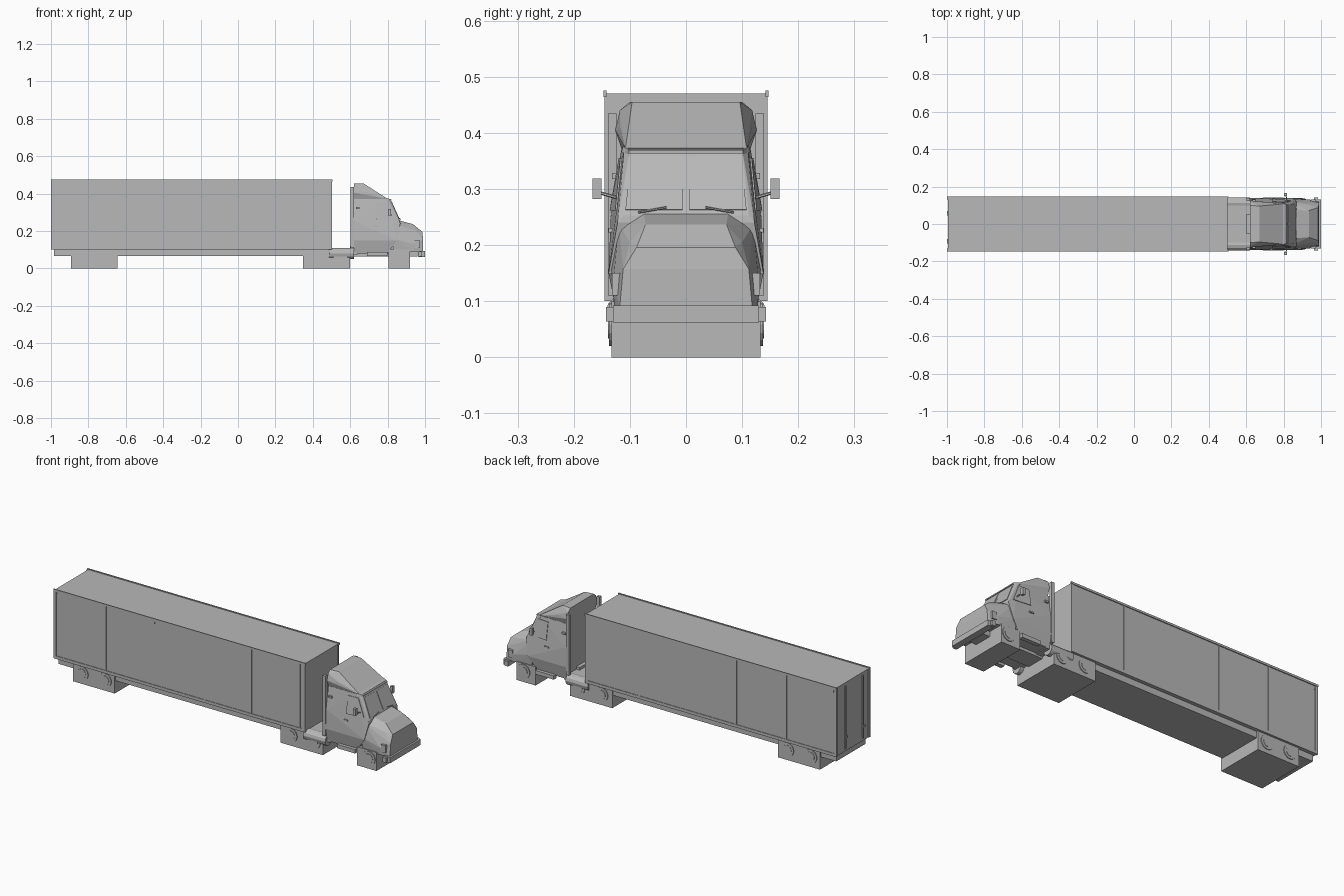
import bpy, bmesh
from mathutils import Vector

default_cube = bpy.data.objects.get("Cube")
if default_cube:
    bpy.data.objects.remove(default_cube, do_unlink=True)

colour = (.48, .48, .48, 1)
grey = bpy.data.materials.new("plain_grey")
grey.use_nodes = True
grey.diffuse_color = colour
grey.node_tree.nodes["Principled BSDF"].inputs["Base Color"].default_value = colour


def finish(name, mesh_builder):
    """Turn a bmesh into a grey object in the scene."""
    bmesh.ops.recalc_face_normals(mesh_builder, faces=mesh_builder.faces)
    mesh = bpy.data.meshes.new(name)
    mesh_builder.to_mesh(mesh)
    mesh_builder.free()
    mesh.materials.append(grey)
    part = bpy.data.objects.new(name, mesh)
    bpy.context.collection.objects.link(part)


def box(name, back, front, right, left, bottom, top):
    """Box given by its six limits."""
    builder = bmesh.new()
    bmesh.ops.create_cube(builder, size=1)
    for vert in builder.verts:
        vert.co = (front if vert.co.x > 0 else back,
                   left if vert.co.y > 0 else right,
                   top if vert.co.z > 0 else bottom)
    finish(name, builder)


def wide_box(name, back, front, half, bottom, top):
    """Box centred across the truck."""
    box(name, back, front, -half, half, bottom, top)


def side_boxes(name, back, front, inner, outer, bottom, top):
    """Matching boxes on the left and right sides."""
    box("left_" + name, back, front, inner, outer, bottom, top)
    box("right_" + name, back, front, -outer, -inner, bottom, top)


def shell(name, *bars):
    """Faceted shell around crosswise bars, each (x, half width, z)."""
    builder = bmesh.new()
    for x, half, z in bars:
        for side in (-1, 1):
            builder.verts.new((x, side * half, z))
    result = bmesh.ops.convex_hull(builder, input=builder.verts)
    inside = [item for item in result["geom_interior"] if isinstance(item, bmesh.types.BMVert)]
    bmesh.ops.delete(builder, geom=inside, context="VERTS")
    bmesh.ops.dissolve_limit(builder, angle_limit=.03, verts=builder.verts, edges=builder.edges)
    finish(name, builder)


def cylinder(name, start, end, radius, sides=16):
    """Straight round bar between two points."""
    builder = bmesh.new()
    start, end = Vector(start), Vector(end)
    bmesh.ops.create_cone(builder, cap_ends=True, segments=sides, radius1=radius,
                          radius2=radius, depth=(end - start).length)
    turn = (end - start).to_track_quat("Z", "Y")
    for vert in builder.verts:
        vert.co = turn @ vert.co + (start + end) / 2
    finish(name, builder)


def plate(name, corners, direction, thickness=.003):
    """Thin panel raised from its corners towards a direction."""
    builder = bmesh.new()
    face = builder.faces.new([builder.verts.new(corner) for corner in corners])
    raised = bmesh.ops.extrude_face_region(builder, geom=[face])
    shift = Vector(direction).normalized() * thickness
    for item in raised["geom"]:
        if isinstance(item, bmesh.types.BMVert):
            item.co += shift
    finish(name, builder)


# Main trailer dimensions
tail, nose = -1, .5
wall = .142
floor, roof = .1, .47
rail_top = floor + .016
proud = wall + .003

# Trailer body, underframe, rails and corner posts
wide_box("trailer_body", tail + .005, nose, wall, floor, roof)
wide_box("trailer_underframe", tail + .015, nose - .01, .125, .066, floor)
side_boxes("trailer_top_rail", tail, nose + .005, wall, wall + .005, roof - .006, roof + .005)
side_boxes("trailer_bottom_rail", tail, nose, wall, proud, floor, rail_top)
side_boxes("trailer_rear_post", tail, tail + .015, wall - .01, proud, floor, roof)
side_boxes("trailer_front_post", nose - .015, nose + .002, wall - .006, proud, floor, roof)

# Trailer wall seams differ from side to side
seam = .003
for x in (-.69, -.1, .18, nose - .03):
    box("right_wall_seam", x - seam, x + seam, -proud, -wall, rail_top, roof)
for x in (-.7, -.4, .18):
    box("left_wall_seam", x - seam, x + seam, wall, proud, rail_top, roof)
for x in (tail + .02, -.4, .18):
    side_boxes("marker_lamp", x - seam, x + seam, wall, proud, roof - .025, roof - .015)

# Rear door lock rods and handles
for y in (-.085, .065):
    box("door_lock_rod", tail, tail + .01, y - .004, y + .004, rail_top, roof - .015)
    box("door_handle", tail, tail + .01, y - .02, y, .17, .18)

# Wheel blocks with round wheel faces on both sides
block_half = .133
axle_height = .058
wheel_groups = {
    "trailer": (-.893, -.643, (-.838, -.7)),
    "drive": (.347, .6, (.41, .548)),
    "steer": (.805, .92, (.876,)),
}
for name, (back, front, axles) in wheel_groups.items():
    wide_box(name + "_wheel_block", back, front, block_half, 0, floor)
    for x in axles:
        for side in (-1, 1):
            inner = (x, side * (block_half - .01), axle_height)
            tyre_face = (x, side * (block_half + .004), axle_height)
            hub_face = (x, side * (block_half + .006), axle_height)
            cylinder(name + "_wheel", inner, tyre_face, .038)
            cylinder(name + "_wheel_hub", inner, hub_face, .025)

# Tractor frame, deck, steps and fuel tanks
cab_back = .62
wide_box("tractor_deck", .36, cab_back + .02, .125, .075, floor + .006)
wide_box("tractor_frame", .6, .96, .05, .065, floor + .02)
side_boxes("cab_step", .69, .8, .12, .143, .066, .087)
for side in (-1, 1):
    cylinder("fuel_tank", (.487, side * .113, .08), (cab_back, side * .113, .08), .03, sides=12)

# Cab with sloping windscreen
cab_roof = .372
cab_floor = .08
belt_half, belt = .138, .15
shell("cab",
      (cab_back, .124, cab_floor), (.8, .124, cab_floor),
      (cab_back, belt_half, belt), (.85, belt_half, belt),
      (cab_back, .134, .255), (.868, .122, .24), (.866, .112, .253),
      (cab_back, .115, cab_roof), (.8, .11, cab_roof), (.814, .1, cab_roof))

# Hood with sloping front
hood_back, grille = .83, .99
hood_top, hood_bottom = .237, .09
shell("hood",
      (hood_back, .075, .255), (.866, .075, .255), (hood_back, .12, hood_top),
      (hood_back, .134, .16), (hood_back, .128, floor),
      (.935, .072, hood_top), (.95, .1, .205), (.985, .088, .196),
      (grille, .112, .157), (grille, .118, hood_bottom),
      (.94, .13, .13), (.94, .128, hood_bottom))

# Roof fairing, side wings and visor
shell("roof_fairing",
      (cab_back, .115, cab_roof), (.8, .108, cab_roof), (.77, .1, .385),
      (cab_back, .126, .405), (.68, .118, .41), (cab_back, .118, .44),
      (cab_back, .1, .455), (.67, .096, .455))
side_boxes("side_wing", cab_back - .018, cab_back, .124, .139, .11, .434)
shell("roof_visor", (.79, .112, .376), (.79, .116, .364), (.822, .102, .369), (.822, .102, .363))

# Bumper and head lamps
wide_box("bumper", .965, 1, .13, .062, .092)
side_boxes("bumper_end", .962, .985, .125, .143, .064, .09)
side_boxes("head_lamp", .945, .972, .112, .132, .11, .15)

# Windscreen panes, wipers, side windows and mirrors
sill, header = .262, .355
for side in (-1, 1):
    plate("windscreen_pane",
          [(.862, side * .006, sill), (.862, side * .108, sill),
           (.82, side * .098, header), (.82, side * .006, header)], direction=(1, 0, .4))
    plate("side_window",
          [(.74, side * .133, sill), (.74, side * .117, header),
           (.8, side * .114, header), (.84, side * .123, sill)], direction=(0, side, 0))
    cylinder("wiper", (.868, side * .085, .258), (.866, side * .035, .267), .002, sides=6)
    cylinder("mirror_arm", (.82, side * .118, .283), (.81, side * .16, .295), .003, sides=6)
side_boxes("mirror", .803, .818, .151, .167, .282, .319)
side_boxes("grab_handle", .725, .75, .13, .138, .222, .23)
side_boxes("cab_marker", .63, .65, .12, .132, .318, .328)
